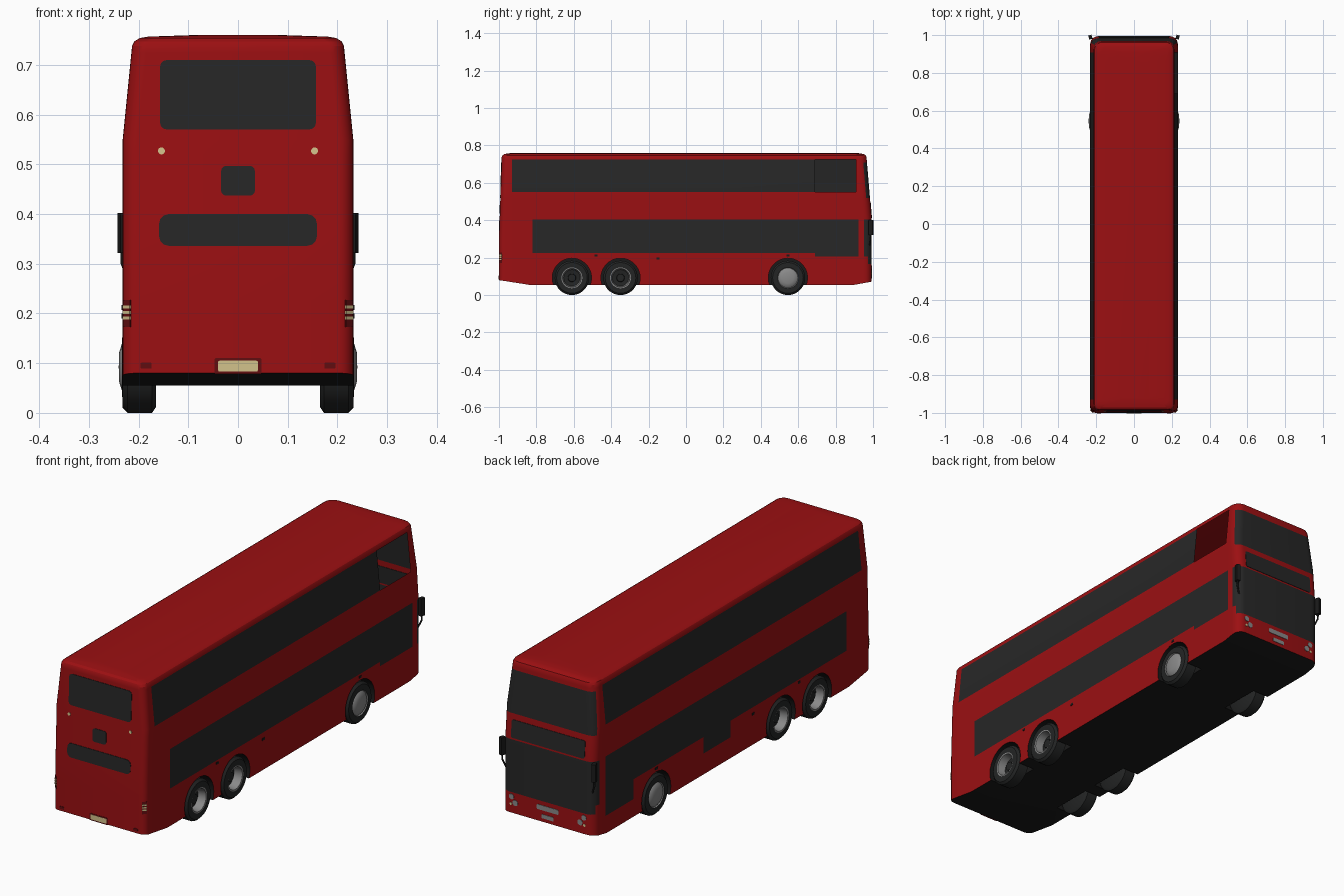
import bpy, bmesh, math
from mathutils import Matrix, Vector

if "Cube" in bpy.data.objects:
    bpy.data.objects.remove(bpy.data.objects["Cube"])


def material(name, r, g, b):
    m = bpy.data.materials.new(name)
    m.diffuse_color = (r, g, b, 1)
    m.use_nodes = True
    m.node_tree.nodes["Principled BSDF"].inputs["Base Color"].default_value = m.diffuse_color
    return m


RED = material("red paint", 0.33, 0.005, 0.006)
GLASS = material("dark glass", 0.02, 0.02, 0.02)
BLACK = material("black underside", 0.01, 0.01, 0.01)
TYRE = material("tyre rubber", 0.017, 0.018, 0.018)
METAL = material("grey metal", 0.25, 0.25, 0.25)
YELLOW = material("pale yellow", 0.65, 0.54, 0.26)
DARK_RED = material("dark red lamp", 0.12, 0.004, 0.005)


def finish(name, bm, mats, smooth=None):
    me = bpy.data.meshes.new(name)
    bmesh.ops.recalc_face_normals(bm, faces=bm.faces)
    bm.to_mesh(me)
    bm.free()
    ob = bpy.data.objects.new(name, me)
    bpy.context.collection.objects.link(ob)
    for m in mats:
        me.materials.append(m)
    if smooth:
        bpy.ops.object.select_all(action='DESELECT')
        bpy.context.view_layer.objects.active = ob
        ob.select_set(True)
        bpy.ops.object.shade_smooth_by_angle(angle=math.radians(smooth))
    return ob


# ---- body surface limits at a given height
def half_width(z): return 0.232 - 0.019 * max(0, z - 0.55) / 0.19
def rear(z): return -1 + 0.015 * max(0, z - 0.3) / 0.44
def front(z): return 0.993 - 0.028 * max(0, z - 0.405) / 0.335


def arc(cx, cy, r, start, n=6):
    return [(cx + r * math.cos(math.radians(start + 90 * i / n)),
             cy + r * math.sin(math.radians(start + 90 * i / n))) for i in range(n + 1)]


SIDE_Y = [-0.93, -0.82, 0.01, 0.206, 0.69, 0.71, 0.908, 0.922]


def ring(hw, yb, yf, k):
    R, r = 0.04, 0.03
    ys = [y * k for y in SIDE_Y]
    return ([(hw, y) for y in ys] + arc(hw - R, yf - R, R, 0) + arc(R - hw, yf - R, R, 90)
            + [(-hw, y) for y in reversed(ys)]
            + arc(r - hw, yb + r, r, 180) + arc(hw - r, yb + r, r, 270))


# ---- body shell: stacked rounded rings, rows placed on the window edges
bm = bmesh.new()
rows = [(z, half_width(z), rear(z), front(z), 1) for z in
        (0.055, 0.1, 0.135, 0.15, 0.165, 0.205, 0.225, 0.3, 0.39, 0.405,
         0.52, 0.55, 0.71, 0.725, 0.738)]
rows += [(0.747, 0.209, -0.981, 0.961, 0.96), (0.754, 0.198, -0.972, 0.95, 0.95),
         (0.757, 0.18, -0.955, 0.935, 0.94), (0.76, 0.09, -0.93, 0.91, 0.92)]
rings = [[bm.verts.new((x, y, z)) for x, y in ring(hw, yb, yf, k)]
         for z, hw, yb, yf, k in rows]
for a, b in zip(rings, rings[1:]):
    for i in range(len(a)):
        j = (i + 1) % len(a)
        bm.faces.new((a[i], a[j], b[j], b[i]))
bm.faces.new(rings[0][::-1])
bm.faces.new(rings[-1])
# underside rises at both ends
for co, no in (((0, -0.84, 0.055), (0, -0.025, -0.16)), ((0, 0.9, 0.055), (0, 0.018, -0.1))):
    bmesh.ops.bisect_plane(bm, geom=bm.verts[:] + bm.edges[:] + bm.faces[:], dist=1e-5,
                           plane_co=co, plane_no=Vector(no).normalized(), clear_outer=True)
    bmesh.ops.holes_fill(bm, edges=[e for e in bm.edges if e.is_boundary], sides=0)
body = finish("body", bm, [RED, GLASS, BLACK])

# ---- wheel arches cut out
WHEELS = (-0.61, -0.35, 0.545)
bm = bmesh.new()
for y in WHEELS:
    for s in (-1, 1):
        bmesh.ops.create_cone(bm, cap_ends=True, segments=28, radius1=0.105, radius2=0.105, depth=0.14,
                              matrix=Matrix.Translation((s * 0.22, y, 0.092)) @ Matrix.Rotation(math.pi / 2, 4, 'Y'))
cutter = finish("arch_cutter", bm, [])
cutter.hide_render = True
mod = body.modifiers.new("arches", 'BOOLEAN')
mod.operation, mod.solver, mod.object = 'DIFFERENCE', 'EXACT', cutter
bpy.context.view_layer.objects.active = body
bpy.ops.object.modifier_apply(modifier="arches")
bpy.data.objects.remove(cutter)


# ---- body colours by position: windows, doors, underside
def paint(c, n):
    x, y, z = c
    if n.z < -0.5 or (z < 0.21 and abs(x) < 0.2 and abs(y) < 0.9):
        return 2
    if y > 0.93 and n.y > 0.1:
        if (0.205 < z < 0.405) or (0.165 < z < 0.205 and n.y > 0.6):
            return 1
        return int(0.52 < z < 0.71 and n.y > 0.45)
    if abs(n.x) < 0.7 or y > 0.922:
        return 0
    if 0.55 < z < 0.725:
        return int(-0.93 < y < 0.908)
    if z > 0.405:
        return 0
    if x > 0:
        return int(-0.82 < y and (z > 0.225 or (z > 0.205 and y > 0.69)))
    return int((z > 0.225 and -0.82 < y < 0.908) or (z > 0.135 and 0.71 < y < 0.908)
               or (z > 0.15 and 0.01 < y < 0.206))


bm = bmesh.new()
bm.from_mesh(body.data)
opening = []
for f in bm.faces:
    c = f.calc_center_median()
    f.material_index = paint(c, f.normal)
    if c.x > 0.2 and 0.69 < c.y < 0.908 and 0.55 < c.z < 0.725:
        opening.append(f)
bmesh.ops.delete(bm, geom=opening, context='FACES')   # open upper side window
bm.to_mesh(body.data)
bm.free()
bpy.ops.object.select_all(action='DESELECT')
body.select_set(True)
bpy.ops.object.shade_smooth_by_angle(angle=math.radians(25))


# ---- thin plates on the two end walls
def plate(name, mat, x, z, w, h, r, end, lift=0.002):
    w, h = w / 2, h / 2
    pts = []
    for sx, sz, a in ((1, 1, 0), (-1, 1, 90), (-1, -1, 180), (1, -1, 270)):
        pts += arc(x + sx * (w - r), z + sz * (h - r), r, a, 3)
    wall = front if end > 0 else rear
    bm = bmesh.new()
    outer = [bm.verts.new((px, wall(pz) + end * lift, pz)) for px, pz in pts]
    inner = [bm.verts.new((px, wall(pz) - end * 0.002, pz)) for px, pz in pts]
    bm.faces.new(outer)
    bm.faces.new(inner)
    for i in range(len(pts)):
        j = (i + 1) % len(pts)
        bm.faces.new((outer[i], outer[j], inner[j], inner[i]))
    return finish(name, bm, [mat])


plate("rear_upper_window", GLASS, 0, 0.64, 0.314, 0.14, 0.014, -1)
plate("rear_number_panel", GLASS, 0, 0.467, 0.068, 0.06, 0.01, -1)
plate("rear_lower_window", GLASS, 0, 0.368, 0.318, 0.064, 0.02, -1)
plate("rear_plate_recess", DARK_RED, 0, 0.094, 0.094, 0.032, 0.002, -1, 0.001)
plate("rear_number_plate", YELLOW, 0, 0.094, 0.08, 0.022, 0.003, -1)
plate("destination_panel", GLASS, 0, 0.453, 0.37, 0.08, 0.008, 1)
plate("front_grille", METAL, 0, 0.135, 0.11, 0.022, 0.006, 1)
plate("front_number_plate", METAL, 0, 0.097, 0.06, 0.018, 0.003, 1)
for s in (-1, 1):
    plate("rear_top_lamp", YELLOW, s * 0.154, 0.527, 0.014, 0.014, 0.0065, -1)
    plate("rear_reflector", DARK_RED, s * 0.185, 0.095, 0.022, 0.012, 0.002, -1)
    plate("front_lamp_upper", METAL, s * 0.182, 0.145, 0.024, 0.024, 0.011, 1)
    plate("front_lamp_lower", METAL, s * 0.163, 0.12, 0.026, 0.026, 0.012, 1)
    plate("front_fog_lamp", YELLOW, s * 0.185, 0.112, 0.012, 0.012, 0.0055, 1)


# ---- small boxes
def box(name, mat, loc, size, turn=0):
    bm = bmesh.new()
    bmesh.ops.create_cube(bm, size=1, matrix=Matrix.Translation(loc) @ Matrix.Rotation(turn, 4, 'Z')
                          @ Matrix.Diagonal((*size, 1)))
    return finish(name, bm, [mat])


for s in (-1, 1):
    # rear corner lamps
    box("corner_lamp_base", DARK_RED, (s * 0.2225, -0.9905, 0.2), (0.02, 0.004, 0.055), s * math.pi / 4)
    for z in (0.191, 0.202, 0.213):
        box("corner_lamp", YELLOW, (s * 0.2235, -0.9915, z), (0.02, 0.005, 0.006), s * math.pi / 4)
    # side marker lamps
    for y, z in ((-0.48, 0.212), (-0.15, 0.195), (0.545, 0.212)):
        box("side_marker", BLACK, (s * 0.232, y, z), (0.004, 0.016, 0.01))
    # mirrors with a bent arm
    box("mirror", BLACK, (s * 0.231, 0.989, 0.362), (0.018, 0.022, 0.08), -s * 0.3)
    cu = bpy.data.curves.new("mirror_arm", 'CURVE')
    cu.dimensions, cu.bevel_depth, cu.bevel_resolution = '3D', 0.004, 1
    sp = cu.splines.new('POLY')
    sp.points.add(2)
    for p, co in zip(sp.points, ((0.232, 0.99, 0.34), (0.232, 0.988, 0.3), (0.215, 0.98, 0.26))):
        p.co = (s * co[0], co[1], co[2], 1)
    cu.materials.append(BLACK)
    bpy.context.collection.objects.link(bpy.data.objects.new("mirror_arm", cu))

# ---- wheels: turned profiles of (radius, distance from centre line, material)
TREAD = [(0, 0.165, 0), (0.08, 0.165, 0), (0.092, 0.173, 0), (0.092, 0.222, 0), (0.082, 0.232, 0), (0.056, 0.233, 0)]
DOMED = [(0.053, 0.228, 1), (0.046, 0.234, 1), (0.03, 0.239, 1), (0, 0.24, 1)]
DISHED = [(0.05, 0.232, 1), (0.044, 0.195, 1), (0.022, 0.192, 0), (0.02, 0.21, 0), (0, 0.211, 0)]


def wheel(name, y, s, profile, n=28):
    bm = bmesh.new()
    loops = [[bm.verts.new((s * x, y + r * math.cos(math.tau * i / n), 0.092 + r * math.sin(math.tau * i / n)))
              for i in range(n if r else 1)] for r, x, _ in profile]
    for a, b, p in zip(loops, loops[1:], profile[1:]):
        for i in range(n):
            j = (i + 1) % n
            quad = [a[i % len(a)], a[j % len(a)], b[j % len(b)], b[i % len(b)]]
            f = bm.faces.new(list(dict.fromkeys(quad)))
            f.material_index = p[2]
    finish(name, bm, [TYRE, METAL], 35)


for s in (-1, 1):
    for y in WHEELS:
        wheel("front_wheel" if y > 0 else "rear_wheel", y, s, TREAD + (DOMED if y > 0 else DISHED))
